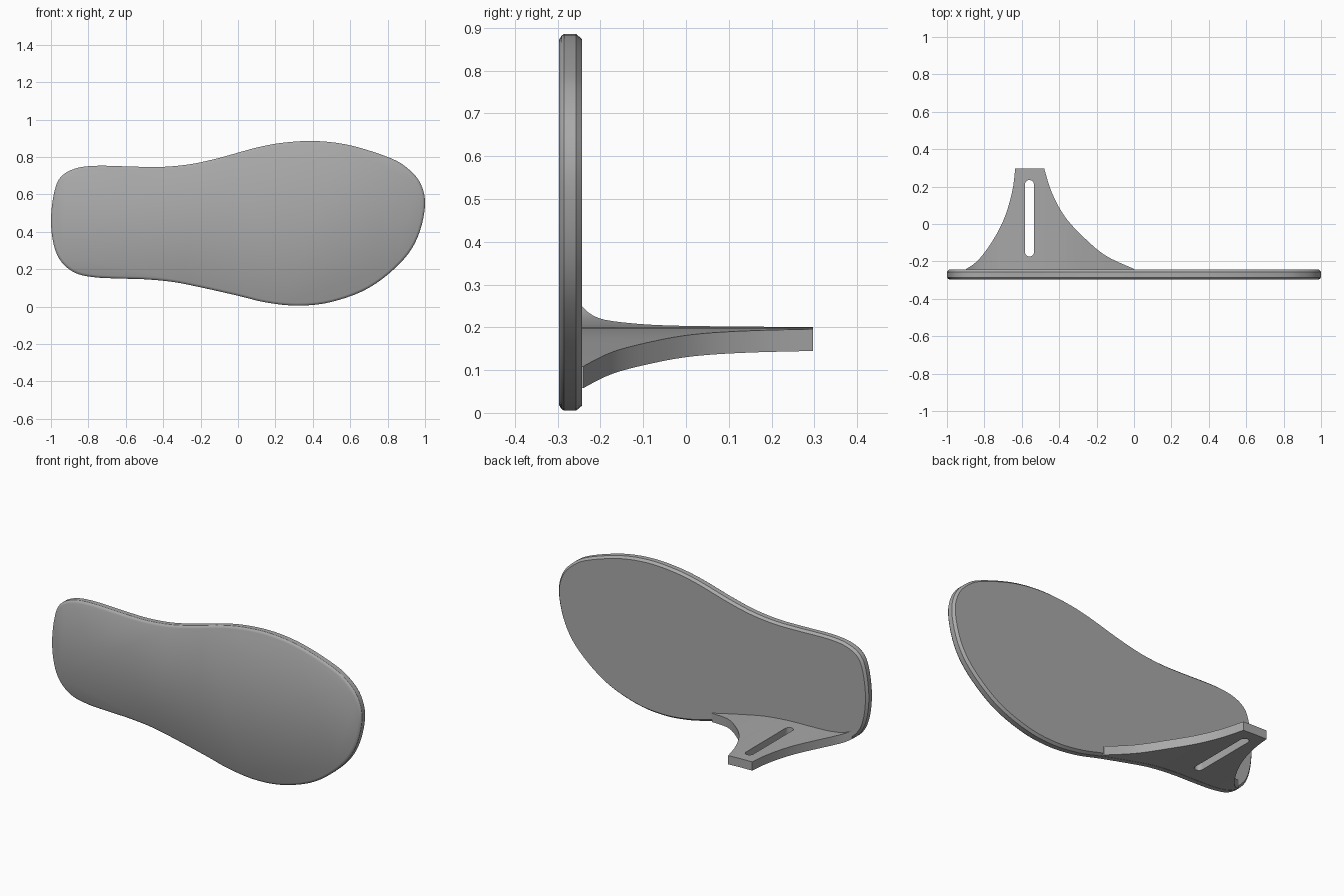
import bpy, bmesh, math
from mathutils import Vector

cube = bpy.data.objects.get("Cube")
if cube:
    bpy.data.objects.remove(cube, do_unlink=True)

grey = bpy.data.materials.new("mid grey")
grey.use_nodes = True
COLOUR = (0.40, 0.40, 0.40, 1)
grey.diffuse_color = COLOUR
grey.node_tree.nodes["Principled BSDF"].inputs["Base Color"].default_value = COLOUR


def make_object(name, bm):
    bmesh.ops.recalc_face_normals(bm, faces=bm.faces)
    mesh = bpy.data.meshes.new(name)
    bm.to_mesh(mesh)
    bm.free()
    mesh.materials.append(grey)
    ob = bpy.data.objects.new(name, mesh)
    bpy.context.collection.objects.link(ob)
    return ob


def smooth(points, closed, steps=5):
    """Catmull-Rom curve through 2D points."""
    pts = [Vector(p) for p in points]
    n = len(pts)
    get = (lambda i: pts[i % n]) if closed else (lambda i: pts[max(0, min(n - 1, i))])
    out = []
    for i in range(n if closed else n - 1):
        a, b, c, d = (get(i + k) for k in (-1, 0, 1, 2))
        for s in range(steps):
            t = s / steps
            out.append(0.5 * (2 * b + (c - a) * t + (2 * a - 5 * b + 4 * c - d) * t ** 2
                              + (3 * b - a - 3 * c + d) * t ** 3))
    if not closed:
        out.append(pts[-1])
    return out


def loft(bm, rings):
    """Skin closed rings and cap both ends."""
    loops = [[bm.verts.new(p) for p in ring] for ring in rings]
    n = len(loops[0])
    for r, s in zip(loops, loops[1:]):
        for i in range(n):
            j = (i + 1) % n
            bm.faces.new((r[i], r[j], s[j], s[i]))
    bm.faces.new(loops[0])
    bm.faces.new(loops[-1])


def lookup(curve, x):
    for a, b in zip(curve, curve[1:]):
        if x <= b.x:
            t = max(0, (x - a.x) / (b.x - a.x))
            return a.y + (b.y - a.y) * t
    return curve[-1].y


# Sole-shaped plate: lower and upper edges as (x, z)
lower = [(-1, .46), (-.985, .33), (-.945, .24), (-.87, .18), (-.77, .157), (-.64, .15),
         (-.5, .146), (-.35, .132), (-.2, .103), (0, .058), (.15, .022), (.32, .005),
         (.5, .025), (.7, .1), (.87, .235), (.96, .37), (1, .54)]
upper = [(.975, .66), (.9, .745), (.8, .8), (.6, .862), (.42, .885), (.25, .877),
         (.1, .85), (-.1, .795), (-.25, .762), (-.4, .747), (-.55, .748), (-.75, .753),
         (-.87, .738), (-.95, .69), (-.985, .6)]
outline = smooth(lower + upper, True)
count = len(outline)


def plate_ring(y, inset):
    ring = []
    for i, p in enumerate(outline):
        t = (outline[(i + 1) % count] - outline[i - 1]).normalized()
        ring.append((p.x - t.y * inset, y, p.y + t.x * inset))
    return ring


bm = bmesh.new()
loft(bm, [plate_ring(y, d) for y, d in
          ((-.297, .014), (-.291, .004), (-.285, 0), (-.257, 0), (-.243, .012))])
plate = make_object("sole_plate", bm)

# Curved bracket: follows the plate's lower edge, narrowing towards the back
left = smooth([(-.9, -.243), (-.83, -.19), (-.75, -.08), (-.69, .04), (-.65, .18), (-.635, .297)], False)
right = smooth([(-.48, .297), (-.44, .17), (-.37, .04), (-.27, -.07), (-.15, -.17), (0, -.24)], False)
edge = left + [Vector((-.635 + .155 * k / 6, .297)) for k in range(1, 6)] + right
floor = smooth(lower, False)
THICK = .051
bm = bmesh.new()
sections = []
for p in edge:
    z = lookup(floor, p.x)
    sections.append([(p.x, -.255, z), (p.x, p.y, z), (p.x, p.y, z + THICK), (p.x, -.255, z + THICK)])
loft(bm, sections)
bracket = make_object("bracket", bm)

# Rounded slot through the bracket
R, X, Y0, Y1 = .024, -.559, -.15, .211
slot = []
for cy, start in ((Y1, 0), (Y0, math.pi)):
    for k in range(13):
        a = start + math.pi * k / 12
        slot.append((X + R * math.cos(a), cy + R * math.sin(a)))
bm = bmesh.new()
loft(bm, [[(x, y, z) for x, y in slot] for z in (.05, .3)])
cutter = make_object("slot_cutter", bm)
cutter.hide_render = True
cut = bracket.modifiers.new("slot", "BOOLEAN")
cut.object = cutter
cut.operation = "DIFFERENCE"
cut.solver = "EXACT"

# Apply the cut, drop the helper and smooth the curved walls
bpy.ops.object.select_all(action="DESELECT")
bpy.context.view_layer.objects.active = bracket
bracket.select_set(True)
bpy.ops.object.modifier_apply(modifier=cut.name)
bpy.data.objects.remove(cutter, do_unlink=True)
plate.select_set(True)
bpy.ops.object.shade_smooth_by_angle(angle=math.radians(32))
